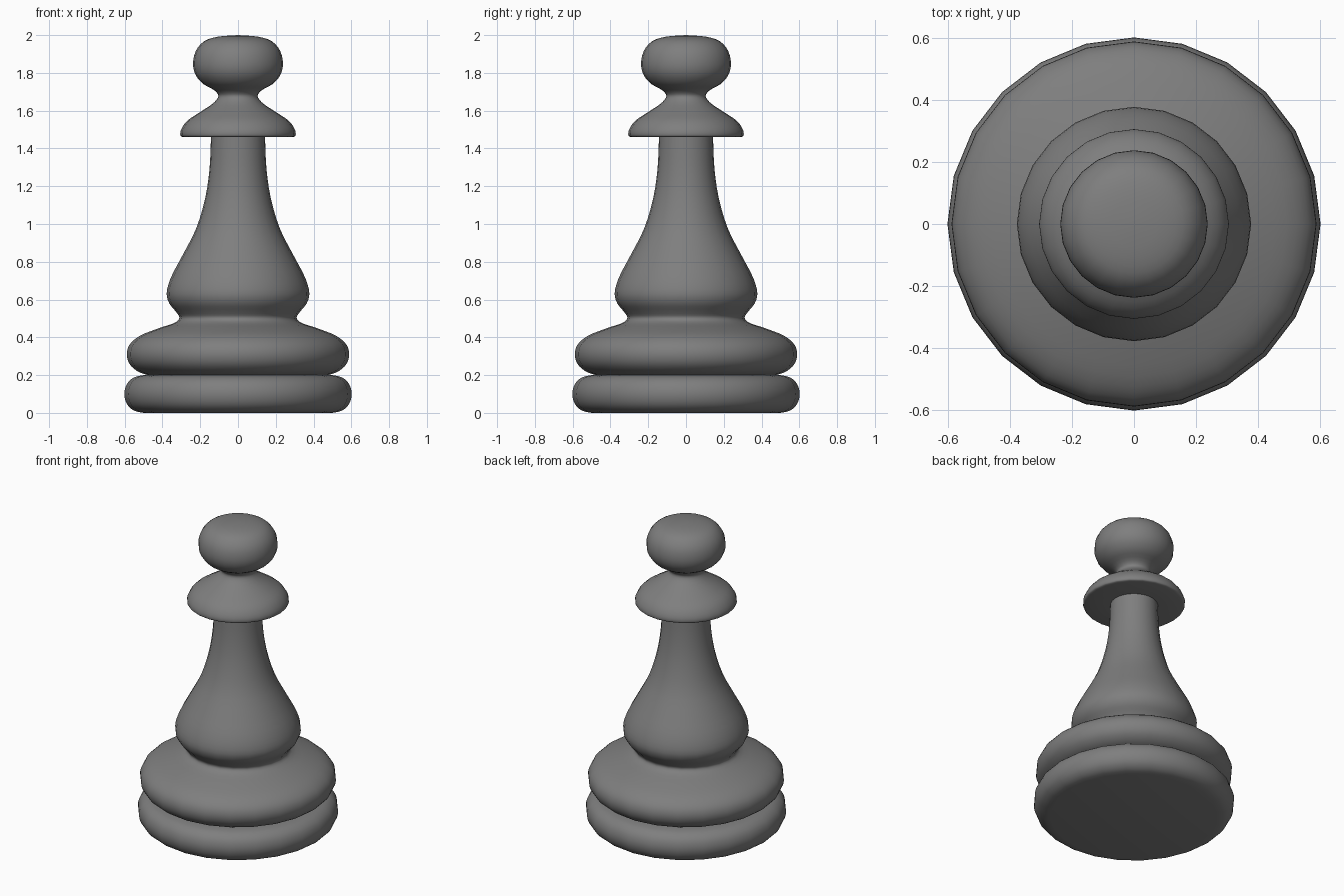
import bpy, bmesh, math
from mathutils import Vector

if "Cube" in bpy.data.objects:
    bpy.data.objects.remove(bpy.data.objects["Cube"])

SIDES = 24

dark = bpy.data.materials.new("dark_grey")
dark.diffuse_color = (0.21, 0.21, 0.21, 1)
dark.use_nodes = True
dark.node_tree.nodes["Principled BSDF"].inputs["Base Color"].default_value = dark.diffuse_color


def smooth(points, steps=3):
    """Round a (radius, height) profile with centripetal Catmull-Rom curves."""
    p = [Vector(q) for q in points]
    p = [2 * p[0] - p[1]] + p + [2 * p[-1] - p[-2]]
    out = []
    for a, b, c, d in zip(p, p[1:], p[2:], p[3:]):
        t1 = (b - a).length ** 0.5
        t2 = t1 + (c - b).length ** 0.5
        t3 = t2 + (d - c).length ** 0.5
        for k in range(steps):
            t = t1 + (t2 - t1) * k / steps
            ab, bc, cd = a.lerp(b, t / t1), b.lerp(c, (t - t1) / (t2 - t1)), c.lerp(d, (t - t2) / (t3 - t2))
            out.append(ab.lerp(bc, t / t2).lerp(bc.lerp(cd, (t - t1) / (t3 - t1)), (t - t1) / (t2 - t1)))
    return out + [p[-2]]


def lathe(name, profile):
    """Turn a bottom-to-top profile around z; radius 0 becomes a pole."""
    bm = bmesh.new()
    rings = []
    for r, z in profile:
        if r < 1e-4:
            rings.append([bm.verts.new((0, 0, z))] * SIDES)
        else:
            angles = [2 * math.pi * j / SIDES for j in range(SIDES)]
            rings.append([bm.verts.new((r * math.cos(a), r * math.sin(a), z)) for a in angles])
    for lo, hi in zip(rings, rings[1:]):
        for j in range(SIDES):
            k = (j + 1) % SIDES
            bm.faces.new(list(dict.fromkeys((lo[j], lo[k], hi[k], hi[j]))))
    mesh = bpy.data.meshes.new(name)
    bm.to_mesh(mesh)
    bm.free()
    mesh.materials.append(dark)
    obj = bpy.data.objects.new(name, mesh)
    bpy.context.collection.objects.link(obj)
    bpy.ops.object.select_all(action='DESELECT')
    obj.select_set(True)
    bpy.context.view_layer.objects.active = obj
    bpy.ops.object.shade_smooth_by_angle(angle=math.radians(40))


# Foot disc with rounded rim
lathe("base", [Vector((0, 0))] + smooth([
    (0.50, 0.0), (0.55, 0.012), (0.587, 0.045), (0.602, 0.10),
    (0.587, 0.155), (0.55, 0.188), (0.50, 0.20)]) + [Vector((0.48, 0.20))])

# Second ring, waist and flared stem
lathe("body", smooth([
    (0.48, 0.20), (0.535, 0.222), (0.575, 0.26), (0.589, 0.31), (0.575, 0.36),
    (0.525, 0.405), (0.42, 0.448), (0.325, 0.483), (0.310, 0.505), (0.328, 0.535),
    (0.364, 0.58), (0.378, 0.63), (0.358, 0.71), (0.296, 0.83), (0.222, 0.975),
    (0.173, 1.14), (0.151, 1.29), (0.143, 1.46)]))

# Flat-bottomed collar, neck and round head
lathe("collar_and_head", [Vector((0.143, 1.46))] + smooth([
    (0.29, 1.46), (0.304, 1.466), (0.303, 1.495), (0.272, 1.543), (0.205, 1.59),
    (0.125, 1.645), (0.104, 1.678), (0.122, 1.705), (0.185, 1.742), (0.225, 1.79),
    (0.238, 1.845), (0.224, 1.915), (0.18, 1.967), (0.11, 1.991), (0.0, 2.0)]))
